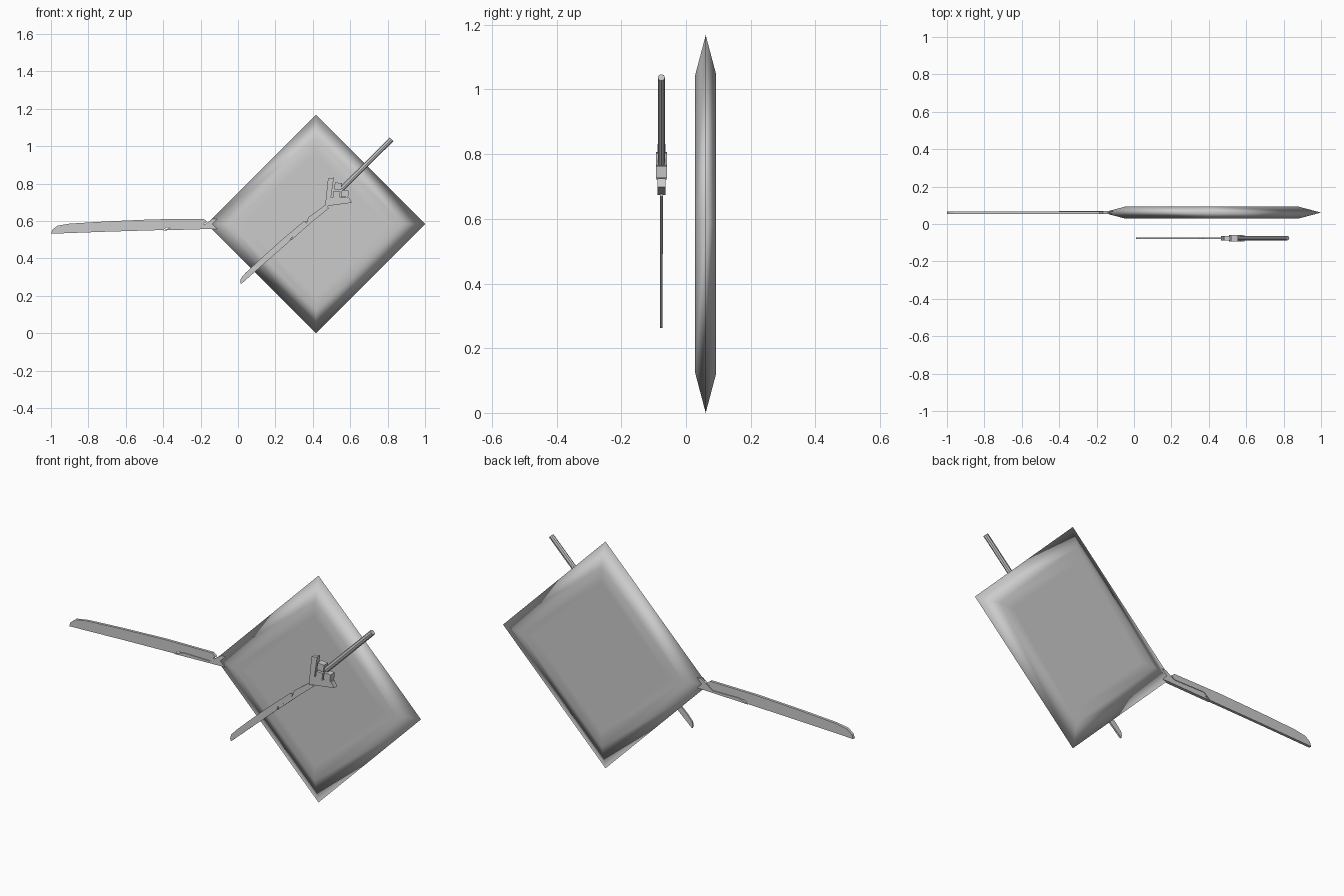
import bpy, bmesh, math
from mathutils import Matrix, Vector

if "Cube" in bpy.data.objects:
    bpy.data.objects.remove(bpy.data.objects["Cube"])


def add_object(name, bm, matrix=Matrix(), smooth=False):
    bm.transform(matrix)
    bmesh.ops.recalc_face_normals(bm, faces=bm.faces)
    mesh = bpy.data.meshes.new(name)
    bm.to_mesh(mesh)
    bm.free()
    for p in mesh.polygons:
        p.use_smooth = smooth
    obj = bpy.data.objects.new(name, mesh)
    bpy.context.collection.objects.link(obj)
    return obj


def plate(name, outline, thickness, matrix):
    """Extrude an (x, z) outline symmetrically along y."""
    bm = bmesh.new()
    face = bm.faces.new([bm.verts.new((x, -thickness / 2, z)) for x, z in outline])
    ext = bmesh.ops.extrude_face_region(bm, geom=[face])
    moved = [g for g in ext["geom"] if isinstance(g, bmesh.types.BMVert)]
    bmesh.ops.translate(bm, vec=(0, thickness, 0), verts=moved)
    return add_object(name, bm, matrix)


def frame(tip, angle, size):
    """Placement in the xz plane, counter-clockwise seen from the front."""
    return (Matrix.Translation(tip) @ Matrix.Rotation(-math.radians(angle), 4, 'Y')
            @ Matrix.Scale(size, 4))


# Diamond cushion: stacked square rings (half diagonal, y offset)
rings = [(0.384, -0.0325), (0.461, -0.0325), (0.584, 0), (0.461, 0.0325), (0.384, 0.0325)]
bm = bmesh.new()
loops = [[bm.verts.new((r * c, y, r * s)) for c, s in ((1, 0), (0, 1), (-1, 0), (0, -1))]
         for r, y in rings]
for a, b in zip(loops, loops[1:]):
    for i in range(4):
        j = (i + 1) % 4
        bm.faces.new((a[i], a[j], b[j], b[i]))
bm.faces.new(loops[0])
bm.faces.new(loops[-1])
add_object("diamond_panel", bm, Matrix.Translation((0.416, 0.061, 0.584)), smooth=True)

# Blade, core and arm outlines measured from the blade tip
BLADE = [(0, 0), (0.008, 0.022), (0.035, 0.043), (0.1, 0.054), (0.3, 0.066), (0.55, 0.077),
         (0.815, 0.08), (0.835, 0.064), (0.81, 0.05), (0.64, 0.05), (0.6, 0.02), (0.3, 0.011)]
CORE = [(0.62, 0.034), (0.83, 0.032), (0.84, 0.053), (0.63, 0.053)]
ARM = [(0.6, 0.018), (0.65, 0.037), (0.8, 0.035), (0.866, 0.08), (0.89, 0.08),
       (1.06, 0.07), (1.07, 0.025), (0.866, 0.026)]


def blade_parts(prefix, m):
    plate(prefix + "_blade", BLADE, 0.014, m)
    plate(prefix + "_core", CORE, 0.008, m)
    plate(prefix + "_arm", ARM, 0.016, m)


# Large blade reaching out of the panel, small sword in front
blade_parts("large", frame((-1.0, 0.061, 0.532), 0, 1))
tip = Vector((0.016, -0.076, 0.262))
blade_parts("small", frame(tip, 39.5, 1 / 1.72))
hilt = Matrix.Translation(tip)

# Forked guard
GUARD = [(0.449, 0.412), (0.465, 0.564), (0.497, 0.57), (0.481, 0.465),
         (0.578, 0.463), (0.594, 0.436), (0.476, 0.42)]
plate("guard_fork", GUARD, 0.025, hilt)

# Three blocks in the fork
for i, (x, z) in enumerate([(0.519, 0.524), (0.511, 0.479), (0.556, 0.484)]):
    bm = bmesh.new()
    bmesh.ops.create_cube(bm, size=1)
    add_object(f"guard_block_{i + 1}", bm,
               hilt @ Matrix.Translation((x, 0, z)) @ Matrix.Rotation(math.radians(5), 4, 'Y')
               @ Matrix.Diagonal((0.037, 0.034, 0.037, 1)))

# Handle rod
a, b = Vector((0.54, 0, 0.511)), Vector((0.805, 0, 0.775))
bm = bmesh.new()
bmesh.ops.create_cone(bm, cap_ends=True, segments=8, radius1=1, radius2=1, depth=1)
add_object("handle", bm, hilt @ Matrix.Translation((a + b) / 2)
           @ Matrix.Rotation(math.atan2(b.x - a.x, b.z - a.z), 4, 'Y')
           @ Matrix.Diagonal((0.014, 0.011, (b - a).length, 1)))
